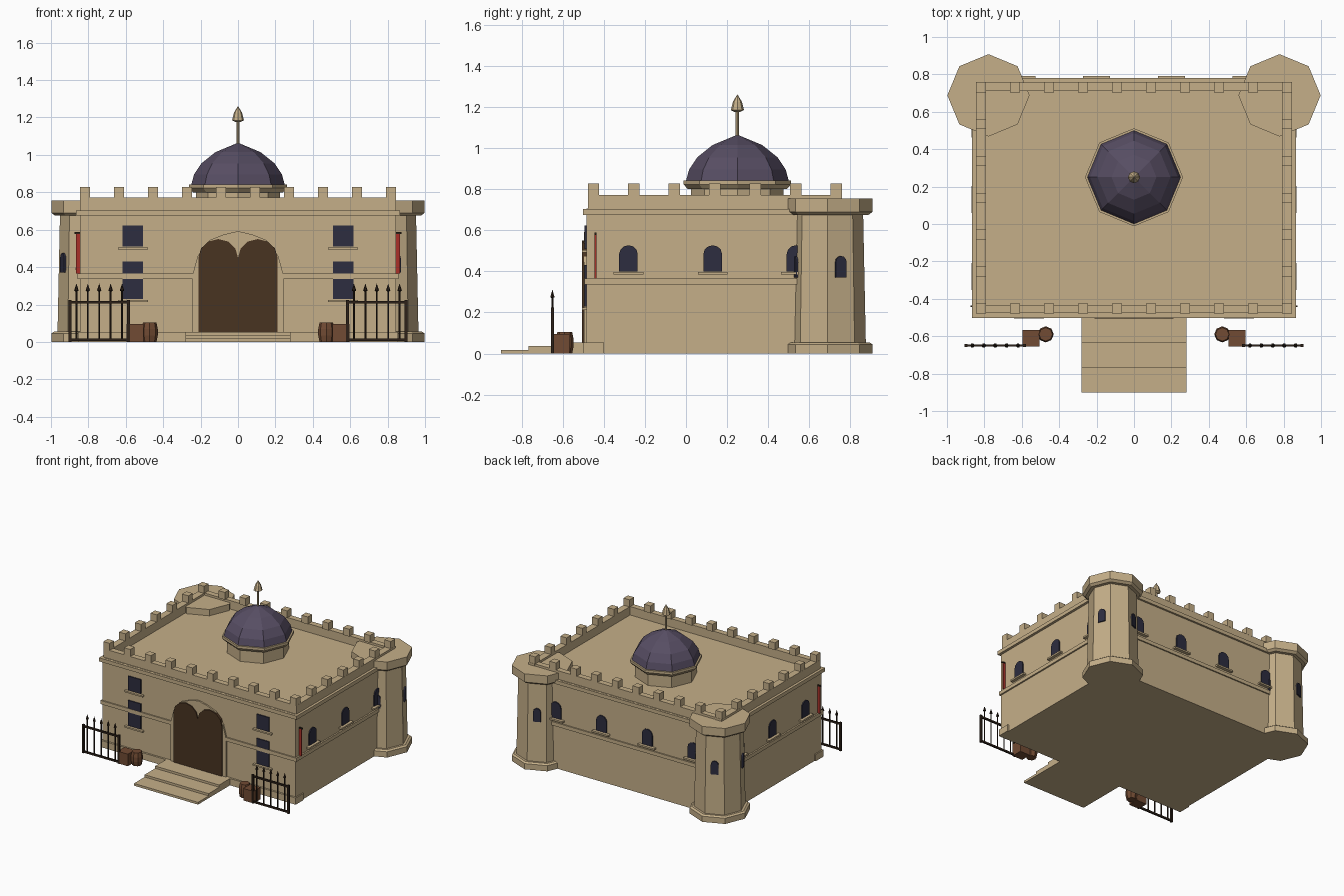
import bpy, bmesh, math
from mathutils import Vector

if "Cube" in bpy.data.objects:
    bpy.data.objects.remove(bpy.data.objects["Cube"])


def material(name, rgb):
    m = bpy.data.materials.new(name)
    m.diffuse_color = (*rgb, 1)
    m.use_nodes = True
    m.node_tree.nodes["Principled BSDF"].inputs["Base Color"].default_value = m.diffuse_color
    return m


STONE = material("sandstone", (0.56, 0.43, 0.25))
DOME = material("slate_purple", (0.095, 0.075, 0.125))
DOOR = material("dark_oak", (0.066, 0.033, 0.015))
GLASS = material("dark_glass", (0.026, 0.026, 0.05))
RED = material("red_cloth", (0.40, 0.03, 0.022))
WOOD = material("brown_wood", (0.165, 0.07, 0.033))
IRON = material("dark_iron", (0.026, 0.015, 0.009))


def make(name, bm, mat):
    bmesh.ops.recalc_face_normals(bm, faces=bm.faces)
    me = bpy.data.meshes.new(name)
    bm.to_mesh(me)
    bm.free()
    me.materials.append(mat)
    ob = bpy.data.objects.new(name, me)
    bpy.context.collection.objects.link(ob)
    return ob


def box(name, x0, x1, y0, y1, z0, z1, mat=STONE):
    bm = bmesh.new()
    bmesh.ops.create_cube(bm, size=1)
    for v in bm.verts:
        v.co = Vector((x0 + (v.co.x + .5) * (x1 - x0),
                       y0 + (v.co.y + .5) * (y1 - y0),
                       z0 + (v.co.z + .5) * (z1 - z0)))
    return make(name, bm, mat)


def lathe(name, cx, cy, profile, mat=STONE, n=8):
    """Stack of n-sided rings (radius, z) closed at both ends."""
    bm = bmesh.new()
    rings = [[bm.verts.new((cx + r * math.cos(2 * math.pi * i / n),
                            cy + r * math.sin(2 * math.pi * i / n), z)) for i in range(n)]
             for r, z in profile]
    for a, b in zip(rings, rings[1:]):
        for i in range(n):
            j = (i + 1) % n
            bm.faces.new((a[i], a[j], b[j], b[i]))
    bm.faces.new(rings[0])
    bm.faces.new(rings[-1])
    bmesh.ops.remove_doubles(bm, verts=bm.verts, dist=1e-5)
    return make(name, bm, mat)


def plate(name, pts, x, y, angle, inner, outer, mat):
    """Outline (u, z) on a wall facing the given angle, between two offsets."""
    a = math.radians(angle)
    n = Vector((math.cos(a), math.sin(a), 0))
    t = Vector((-n.y, n.x, 0))
    bm = bmesh.new()
    lo, hi = [[bm.verts.new(Vector((x, y, z)) + t * u + n * d) for u, z in pts]
              for d in (inner, outer)]
    bm.faces.new(lo)
    bm.faces.new(hi)
    for i in range(len(pts)):
        j = (i + 1) % len(pts)
        bm.faces.new((lo[i], lo[j], hi[j], hi[i]))
    return make(name, bm, mat)


def rect(w, z0, z1):
    return [(-w / 2, z0), (w / 2, z0), (w / 2, z1), (-w / 2, z1)]


def arch(w, z0, spring, top, n=6):
    return [(-w / 2, z0), (w / 2, z0)] + [
        (w / 2 * math.cos(math.pi * i / n), spring + (top - spring) * math.sin(math.pi * i / n))
        for i in range(n + 1)]


X, Y0, Y1 = 0.845, -0.485, 0.765

# Main hall with plinth, string course and cornice
box("main_hall", -X, X, Y0, Y1, 0, 0.705)
box("front_plinth", -0.855, 0.855, -0.5, -0.4, 0, 0.053)
box("cornice", -0.865, 0.865, -0.502, 0.78, 0.675, 0.704)
for s in (-1, 1):
    box("front_string_course", *sorted((s * 0.24, s * 0.857)), -0.495, -0.45, 0.337, 0.366)
    box("side_string_course", *sorted((s * 0.8, s * 0.857)), -0.495, 0.775, 0.337, 0.366)
box("back_string_course", -0.857, 0.857, 0.7, 0.775, 0.337, 0.366)

# Parapet and battlements
T = 0.053
for s in (-1, 1):
    box("side_parapet", *sorted((s * X, s * (X - T))), Y0 + .01, Y1 - .005, 0.70, 0.772)
box("front_parapet", -X, X, Y0 + .008, Y0 + T, 0.70, 0.772)
box("back_parapet", -X, X, Y1 - T, Y1 - .008, 0.70, 0.772)


def merlon(x, y):
    h = 0.027
    box("merlon", x - h, x + h, y - h, y + h, 0.77, 0.828)


for i in range(10):
    for y in (-0.451, 0.731):
        merlon(-0.817 + i * 1.634 / 9, y)
for i in range(1, 6):
    for x in (-0.817, 0.817):
        merlon(x, -0.451 + i * 1.182 / 6)

# Dome on its drum, with spear finial
lathe("dome_drum", 0, 0.25, [(0.225, 0.69), (0.225, 0.82)])
lathe("dome_cornice", 0, 0.25, [(0.24, 0.80), (0.262, 0.823), (0.262, 0.842)])
lathe("dome", 0, 0.25, [(0.25, 0.84), (0.235, 0.895), (0.195, 0.955), (0.12, 1.015), (0, 1.065)], DOME)
lathe("finial_rod", 0, 0.25, [(0.009, 1.04), (0.009, 1.19)])
lathe("finial_tip", 0, 0.25, [(0.012, 1.175), (0.032, 1.185), (0.022, 1.225), (0, 1.262)])

# Back corner towers
for cx in (-0.778, 0.778):
    cy = 0.688
    lathe("tower_shaft", cx, cy, [(0.188, 0), (0.173, 0.72)])
    lathe("tower_base", cx, cy, [(0.22, 0), (0.22, 0.045), (0.205, 0.055)])
    lathe("tower_cap", cx, cy, [(0.2, 0.675), (0.22, 0.69), (0.22, 0.755)])
    for k in range(4):
        plate("tower_window", arch(0.056, 0.37, 0.445, 0.475), cx, cy, 22.5 + 90 * k, 0.15, 0.176, GLASS)


# Arched windows with sills on the sides and back
def arched_window(x, y, angle):
    plate("arched_window", arch(0.09, 0.4, 0.485, 0.527), x, y, angle, -0.01, 0.008, GLASS)
    plate("window_sill", rect(0.145, 0.384, 0.397), x, y, angle, -0.01, 0.025, STONE)


for y in (-0.28, 0.13, 0.535):
    arched_window(X, y, 0)
    arched_window(-X, y, 180)
for x in (-0.6, -0.2, 0.2, 0.6):
    arched_window(x, Y1, 90)

# Square front windows
for x in (-0.562, 0.562):
    for z0, z1 in ((0.51, 0.622), (0.23, 0.43)):
        plate("front_window", rect(0.11, z0, z1), x, Y0, -90, -0.01, 0.008, GLASS)
        plate("front_sill", rect(0.16, z0 - 0.017, z0 - 0.005), x, Y0, -90, -0.01, 0.02, STONE)

# Entrance: pointed surround and two arched door leaves
half = [(0.243, 0.36), (0.215, 0.46), (0.15, 0.545), (0.075, 0.575)]
plate("door_surround", [(-0.243, 0), (0.243, 0)] + half + [(0, 0.592)] +
      [(-u, z) for u, z in reversed(half)], 0, Y0, -90, -0.01, 0.012, STONE)
for x in (-0.106, 0.106):
    plate("door_leaf", arch(0.212, 0.053, 0.45, 0.55), x, Y0, -90, 0, 0.02, DOOR)

# Entrance steps
for y, z in ((-0.9, 0.018), (-0.767, 0.036), (-0.635, 0.054)):
    box("entrance_step", -0.28, 0.28, y, -0.48, 0, z)

# Things repeated left and right: banners, railings, crates, barrels
for s in (-1, 1):
    def sbox(name, a, b, *rest):
        box(name, *sorted((s * a, s * b)), *rest)

    sbox("banner", 0.83, 0.866, -0.444, -0.436, 0.365, 0.578, RED)
    sbox("banner_rod", 0.83, 0.875, -0.445, -0.435, 0.578, 0.588, IRON)

    for x in (0.585, 0.898):
        sbox("railing_post", x - .008, x + .008, -0.658, -0.642, 0, 0.225, IRON)
    for z in (0.004, 0.205):
        sbox("railing_rail", 0.58, 0.905, -0.656, -0.644, z, z + 0.014, IRON)
    for i in range(5):
        x = s * (0.62 + i * 0.061)
        lathe("railing_bar", x, -0.65, [(0.005, 0.005), (0.005, 0.27), (0.012, 0.275), (0, 0.312)], IRON, 6)

    sbox("crate", 0.505, 0.595, -0.655, -0.568, 0, 0.095, WOOD)
    lathe("barrel", s * 0.472, -0.59, [(0.036, 0), (0.043, 0.035), (0.043, 0.07), (0.036, 0.105)], WOOD)
